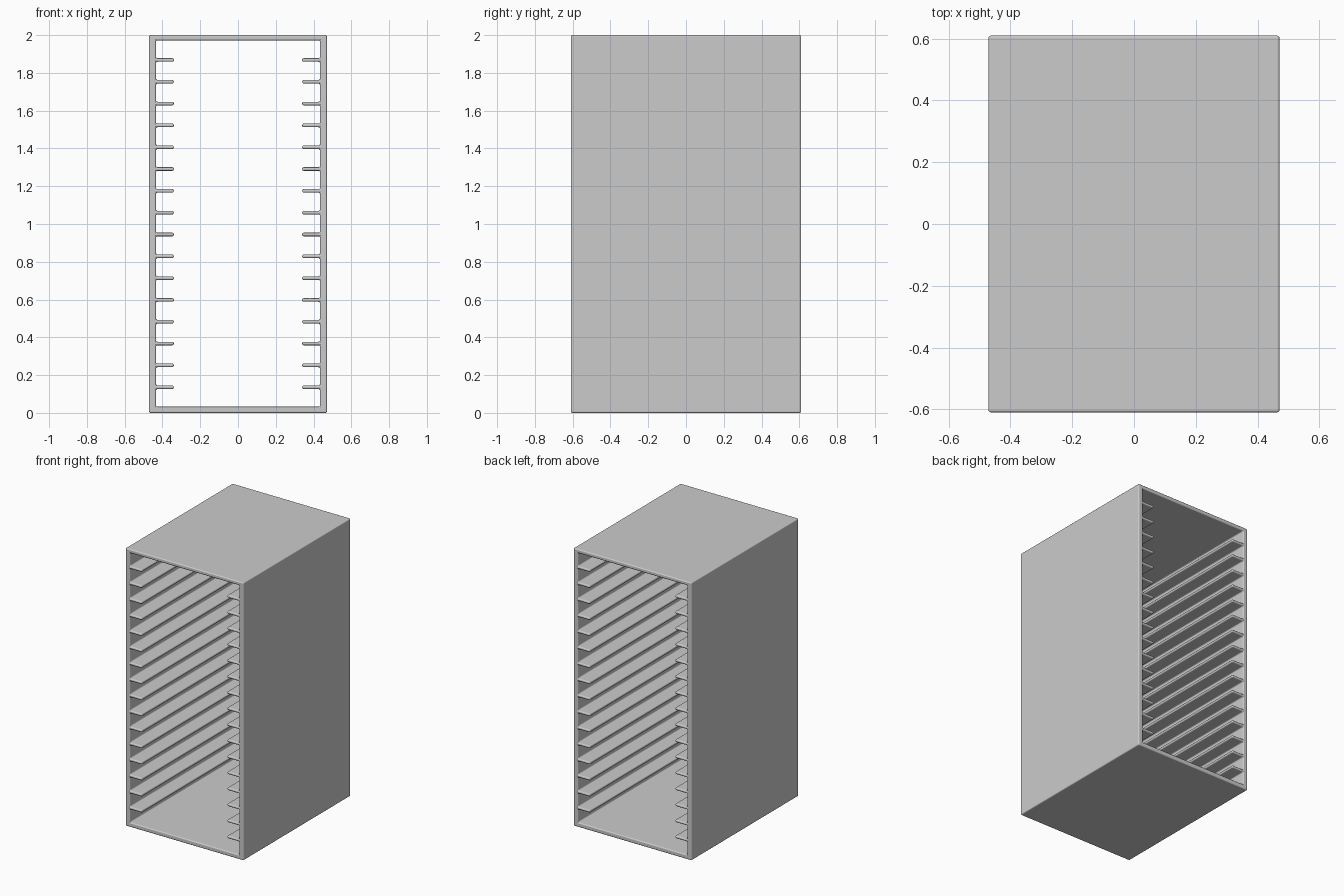
import bpy, bmesh

if "Cube" in bpy.data.objects:
    bpy.data.objects.remove(bpy.data.objects["Cube"])

W, D, H = 0.471, 0.61, 2.0          # half width, half depth, height
INNER, TIP = 0.434, 0.34            # wall inner face, rail tip
FLOOR, CEIL = 0.033, 1.972
N, Z0, STEP, T = 16, 0.136, 0.1155, 0.0095

# right half of the front outline: shell with comb of rails
pts = [(0, 0), (W, 0), (W, H), (0, H), (0, CEIL), (INNER, CEIL)]
for i in reversed(range(N)):
    z = Z0 + i * STEP
    pts += [(INNER, z + T), (TIP, z + T), (TIP, z - T), (INNER, z - T)]
pts += [(INNER, FLOOR), (0, FLOOR)]

# extrude the outline through the full depth
bm = bmesh.new()
face = bm.faces.new([bm.verts.new((x, -D, z)) for x, z in pts])
ext = bmesh.ops.extrude_face_region(bm, geom=[face], use_keep_orig=True)
for v in ext["geom"]:
    if isinstance(v, bmesh.types.BMVert):
        v.co.y = D
# open the seam on the mirror plane
seam = [f for f in bm.faces if all(abs(v.co.x) < 1e-6 for v in f.verts)]
bmesh.ops.delete(bm, geom=seam, context='FACES_ONLY')
bmesh.ops.recalc_face_normals(bm, faces=bm.faces)
me = bpy.data.meshes.new("slotted_rack")
bm.to_mesh(me)
bm.free()
rack = bpy.data.objects.new("slotted_rack", me)
bpy.context.collection.objects.link(rack)

# mirror to the left half, then soften every edge
mir = rack.modifiers.new("mirror", 'MIRROR')
mir.use_clip = True
bev = rack.modifiers.new("soft_edges", 'BEVEL')
bev.width = 0.008
bev.segments = 3
bev.limit_method = 'ANGLE'
bev.harden_normals = True

bpy.context.view_layer.objects.active = rack
rack.select_set(True)
bpy.ops.object.shade_smooth()
